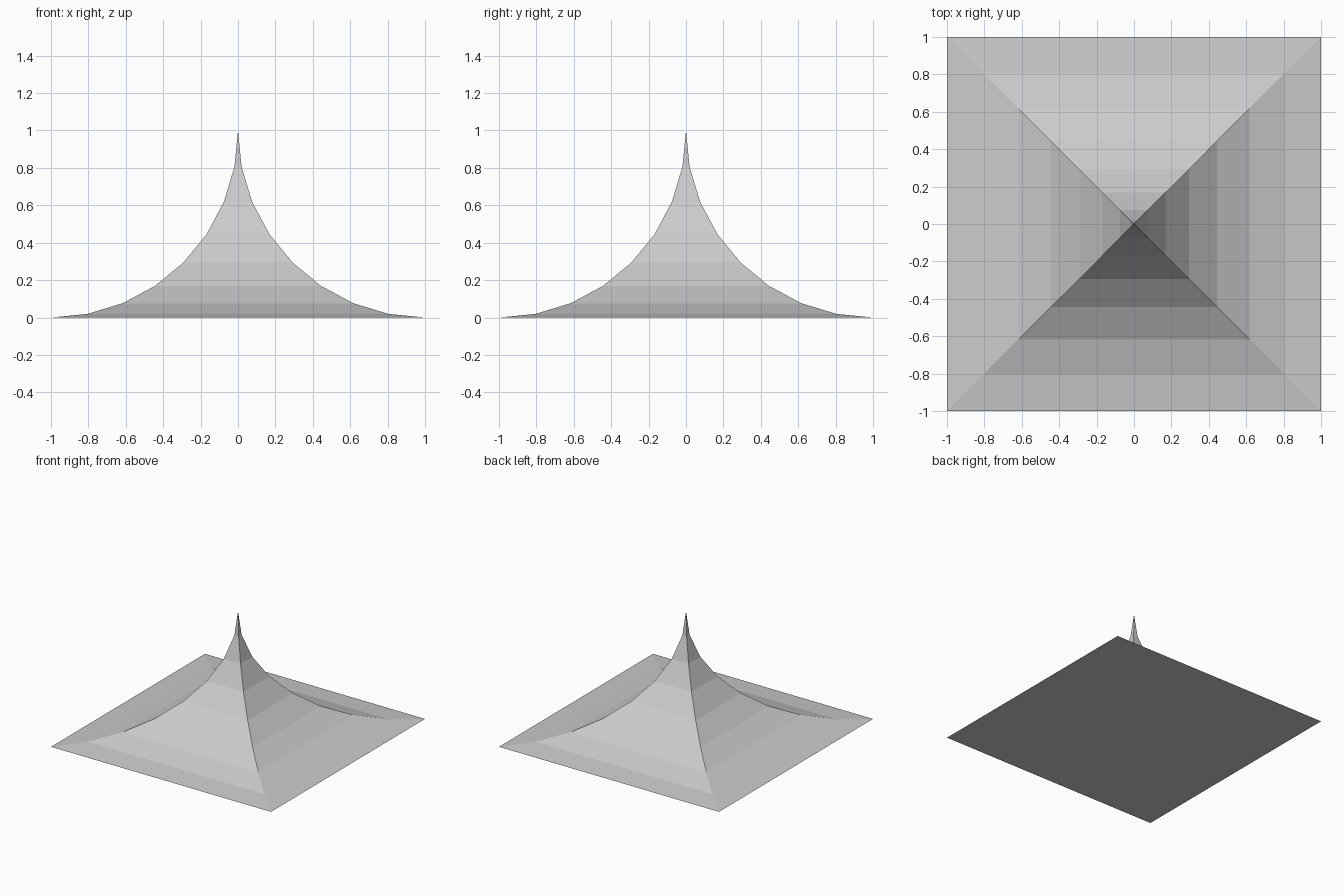
import bpy
import bmesh
import math

if "Cube" in bpy.data.objects:
    bpy.data.objects.remove(bpy.data.objects["Cube"])

SEGMENTS = 8

grey = bpy.data.materials.new("light_grey")
grey.diffuse_color = (0.6, 0.6, 0.6, 1.0)
grey.use_nodes = True
grey.node_tree.nodes["Principled BSDF"].inputs["Base Color"].default_value = grey.diffuse_color

bm = bmesh.new()

# Square rings following a concave quarter circle, from base to tip
rings = []
for i in range(SEGMENTS):
    a = math.radians(90) * i / SEGMENTS
    r, z = 1 - math.sin(a), 1 - math.cos(a)
    rings.append([bm.verts.new((sx * r, sy * r, z))
                  for sx, sy in ((-1, -1), (1, -1), (1, 1), (-1, 1))])
tip = bm.verts.new((0, 0, 1))

# Flat underside
bm.faces.new(rings[0][::-1])

# Sloping bands on all four sides
for low, high in zip(rings, rings[1:]):
    for k in range(4):
        n = (k + 1) % 4
        bm.faces.new((low[k], low[n], high[n], high[k]))

# Pointed cap
for k in range(4):
    bm.faces.new((rings[-1][k], rings[-1][(k + 1) % 4], tip))

mesh = bpy.data.meshes.new("spire_roof")
bm.to_mesh(mesh)
bm.free()
mesh.materials.append(grey)
roof = bpy.data.objects.new("spire_roof", mesh)
bpy.context.collection.objects.link(roof)
